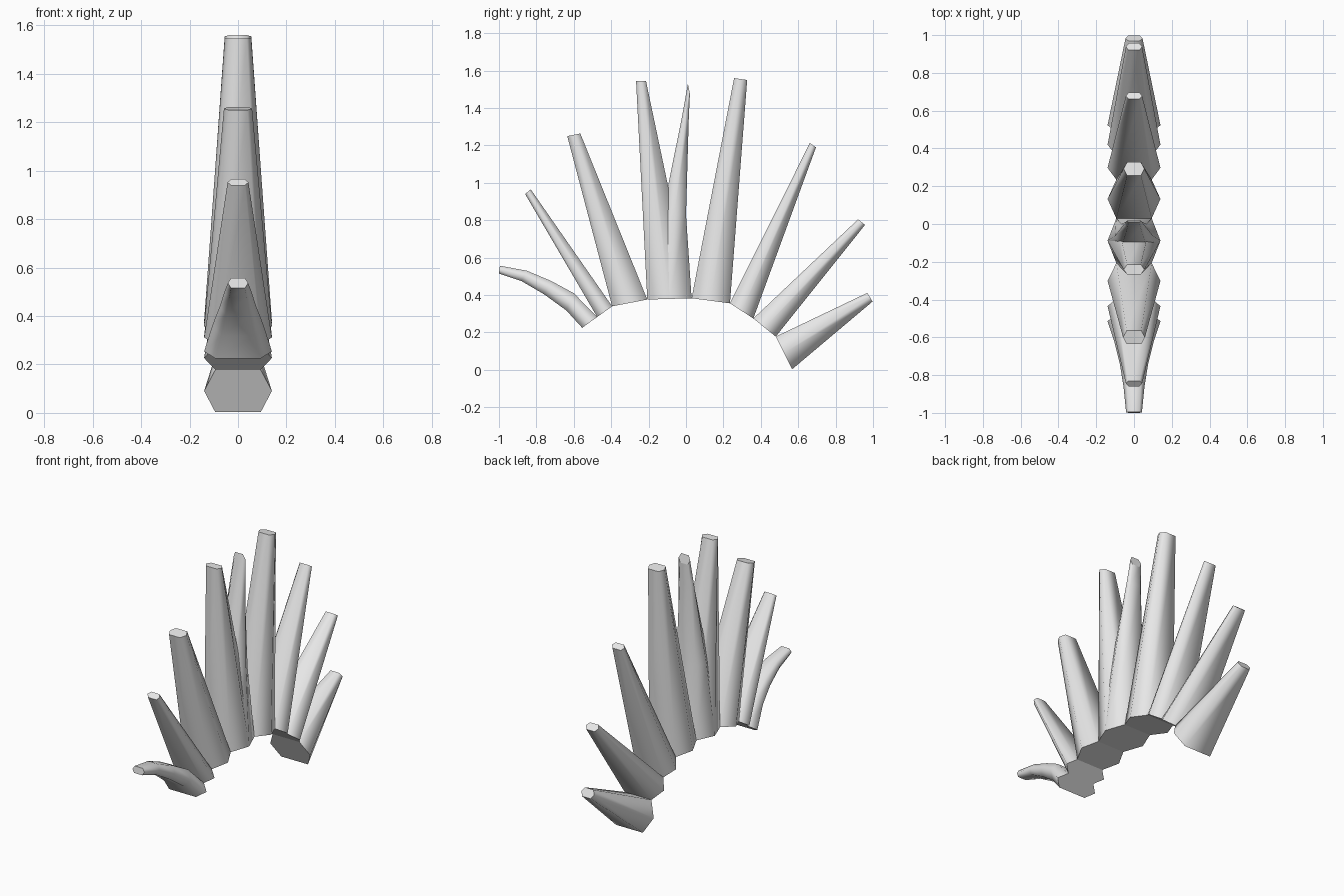
import bpy
import bmesh

cube = bpy.data.objects.get("Cube")
if cube:
    bpy.data.objects.remove(cube, do_unlink=True)

grey = bpy.data.materials.new("plain_grey")
grey.use_nodes = True
colour = (0.8, 0.8, 0.8, 1)
grey.diffuse_color = colour
grey.node_tree.nodes["Principled BSDF"].inputs["Base Color"].default_value = colour


def hexagon(bm, front, back, width):
    """Six-sided ring spanning two (y, z) edge points, widest halfway."""
    mid = [(f + b) / 2 for f, b in zip(front, back)]
    end = width * 0.67
    ring = [(-end, front), (end, front), (width, mid),
            (end, back), (-end, back), (-width, mid)]
    return [bm.verts.new((x, p[0], p[1])) for x, p in ring]


def spike(name, *sections):
    """Loft hexagonal sections into a spike with flat, crisp ends."""
    bm = bmesh.new()
    rings = [hexagon(bm, *s) for s in sections]
    for low, high in zip(rings, rings[1:]):
        for i in range(6):
            j = (i + 1) % 6
            bm.faces.new((low[i], low[j], high[j], high[i])).smooth = True
    for ring in (rings[0], rings[-1]):
        cap = bm.faces.new(ring)
        for edge in cap.edges:
            edge.smooth = False
    bmesh.ops.recalc_face_normals(bm, faces=bm.faces)
    mesh = bpy.data.meshes.new(name)
    bm.to_mesh(mesh)
    bm.free()
    mesh.materials.append(grey)
    obj = bpy.data.objects.new(name, mesh)
    bpy.context.collection.objects.link(obj)


W = 0.14  # half width of every base

# Shared points along the arched base, front to back
arch = [(-0.555, 0.225), (-0.475, 0.283), (-0.395, 0.34), (-0.207, 0.376),
        (0.03, 0.383), (0.235, 0.356), (0.36, 0.275), (0.48, 0.178),
        (0.567, 0.003)]


def base(i):
    return arch[i], arch[i + 1], W


# Curled front spike
spike("front_curled_spike", base(0),
      ((-0.64, 0.318), (-0.60, 0.41), 0.105),
      ((-0.76, 0.405), (-0.72, 0.475), 0.075),
      ((-0.88, 0.475), (-0.85, 0.53), 0.055),
      ((-1.0, 0.515), (-0.995, 0.557), 0.042))

# Straight spikes
spike("front_short_spike", base(1), ((-0.86, 0.94), (-0.83, 0.965), 0.043))
spike("front_long_spike", base(2), ((-0.635, 1.25), (-0.565, 1.264), 0.058))
spike("middle_spike", base(3), ((-0.267, 1.545), (-0.214, 1.545), 0.055))
spike("tallest_spike", base(4), ((0.257, 1.56), (0.327, 1.55), 0.055))
spike("back_long_spike", base(5), ((0.662, 1.213), (0.695, 1.19), 0.043))
spike("back_short_spike", base(6), ((0.92, 0.805), (0.957, 0.775), 0.043))
spike("rear_spike", base(7), ((0.97, 0.412), (0.997, 0.365), 0.045))

# Bent spike growing from the same root as the middle one
spike("middle_bent_spike", base(3),
      ((-0.123, 0.85), (0.0, 0.83), 0.1),
      ((-0.02, 1.36), (0.015, 1.35), 0.053),
      ((0.01, 1.53), (0.021, 1.475), 0.04))
